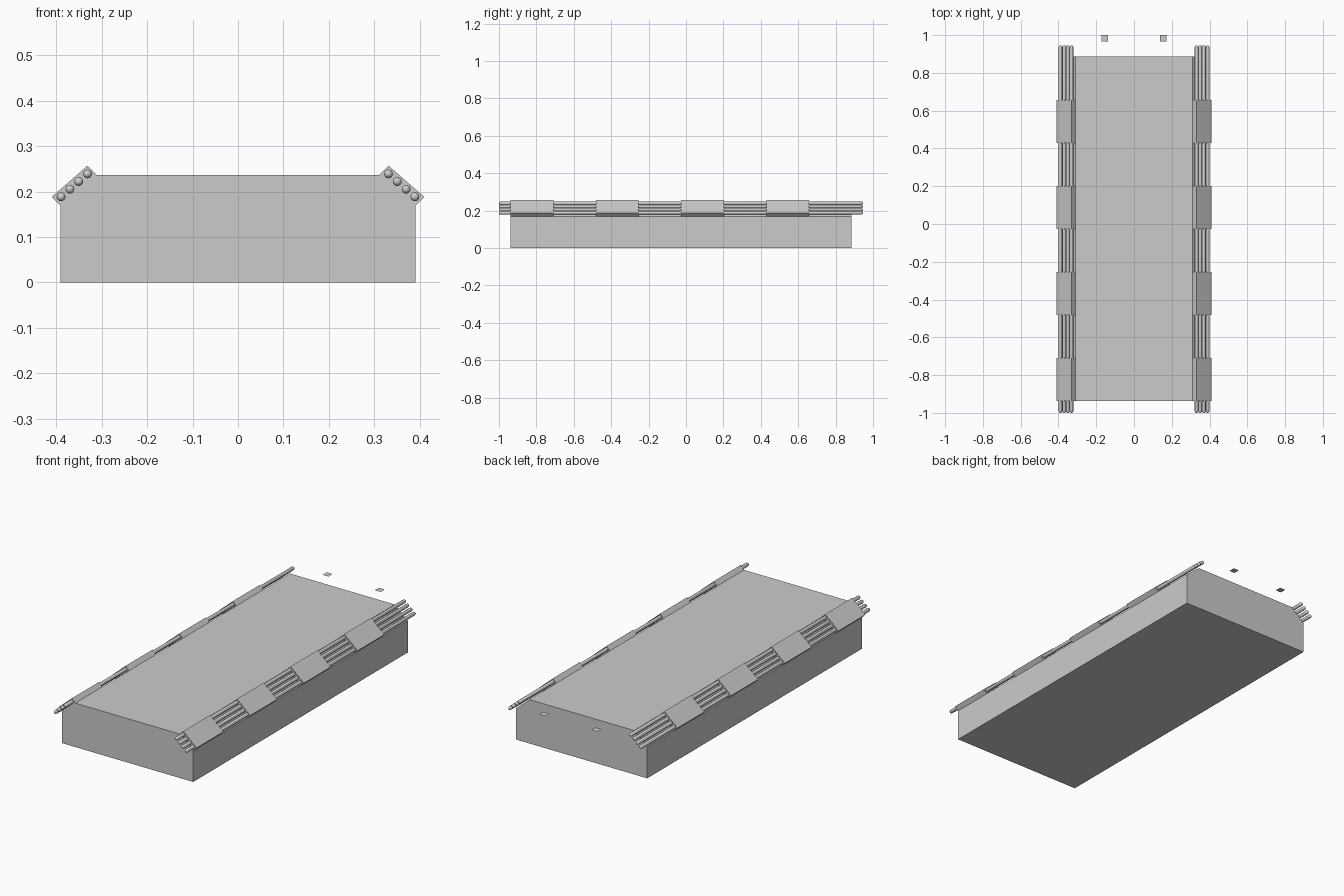
import bpy, bmesh, math

if "Cube" in bpy.data.objects:
    bpy.data.objects.remove(bpy.data.objects["Cube"])


def make_object(name, bm, smooth=False):
    bmesh.ops.recalc_face_normals(bm, faces=bm.faces)
    mesh = bpy.data.meshes.new(name)
    bm.to_mesh(mesh)
    bm.free()
    ob = bpy.data.objects.new(name, mesh)
    bpy.context.collection.objects.link(ob)
    if smooth:
        bpy.context.view_layer.objects.active = ob
        ob.select_set(True)
        bpy.ops.object.shade_smooth_by_angle(angle=math.radians(40))
        ob.select_set(False)
    return ob


def prism(name, profile, y0, y1):
    """Extrude an x-z profile along y."""
    bm = bmesh.new()
    face = bm.faces.new([bm.verts.new((x, y0, z)) for x, z in profile])
    ext = bmesh.ops.extrude_face_region(bm, geom=[face])
    for v in ext["geom"]:
        if isinstance(v, bmesh.types.BMVert):
            v.co.y = y1
    return make_object(name, bm)


def pipe(name, x, z, r, y0, y1, sides=16):
    """Straight pipe along y with domed ends."""
    bm = bmesh.new()
    dome = [(r * math.sin(a), r * (1 - math.cos(a)))
            for a in (math.radians(d) for d in (30, 60, 90))]
    stations = [(y0 + d, q) for q, d in dome] + [(y1 - d, q) for q, d in reversed(dome)]
    rings = []
    for y, q in stations:
        rings.append([bm.verts.new((x + q * math.cos(2 * math.pi * i / sides), y,
                                    z + q * math.sin(2 * math.pi * i / sides)))
                      for i in range(sides)])
    for a, b in zip(rings, rings[1:]):
        for i in range(sides):
            j = (i + 1) % sides
            bm.faces.new((a[i], a[j], b[j], b[i]))
    for ring, y in ((rings[0], y0), (rings[-1], y1)):
        tip = bm.verts.new((x, y, z))
        for i in range(sides):
            bm.faces.new((ring[i], ring[(i + 1) % sides], tip))
    return make_object(name, bm, smooth=True)


# Main block with chamfered upper edges
half = [(0.39, 0.0), (0.39, 0.169), (0.311, 0.236)]
prism("body", half + [(-x, z) for x, z in reversed(half)], -0.937, 0.886)

for side, s in (("right", 1), ("left", -1)):
    # Bundle of four pipes along the chamfer
    for i in range(4):
        pipe(f"{side}_pipe_{i + 1}", s * (0.331 + 0.0194 * i), 0.2387 - 0.0168 * i,
             0.0097, -1.0, 0.946)
    # Clamp plates around the pipes
    plate = [(0.311, 0.236), (0.331, 0.257), (0.410, 0.188), (0.390, 0.168)]
    for i in range(4):
        y = -0.937 + 0.4555 * i
        prism(f"{side}_clamp_{i + 1}", [(s * x, z) for x, z in plate], y, y + 0.228)
    # Small flat tab behind the block
    bm = bmesh.new()
    bm.faces.new([bm.verts.new((s * 0.155 + dx, y, 0.236)) for dx, y in
                  ((-0.017, 0.965), (0.017, 0.965), (0.017, 1.0), (-0.017, 1.0))])
    make_object(f"{side}_rear_tab", bm)
